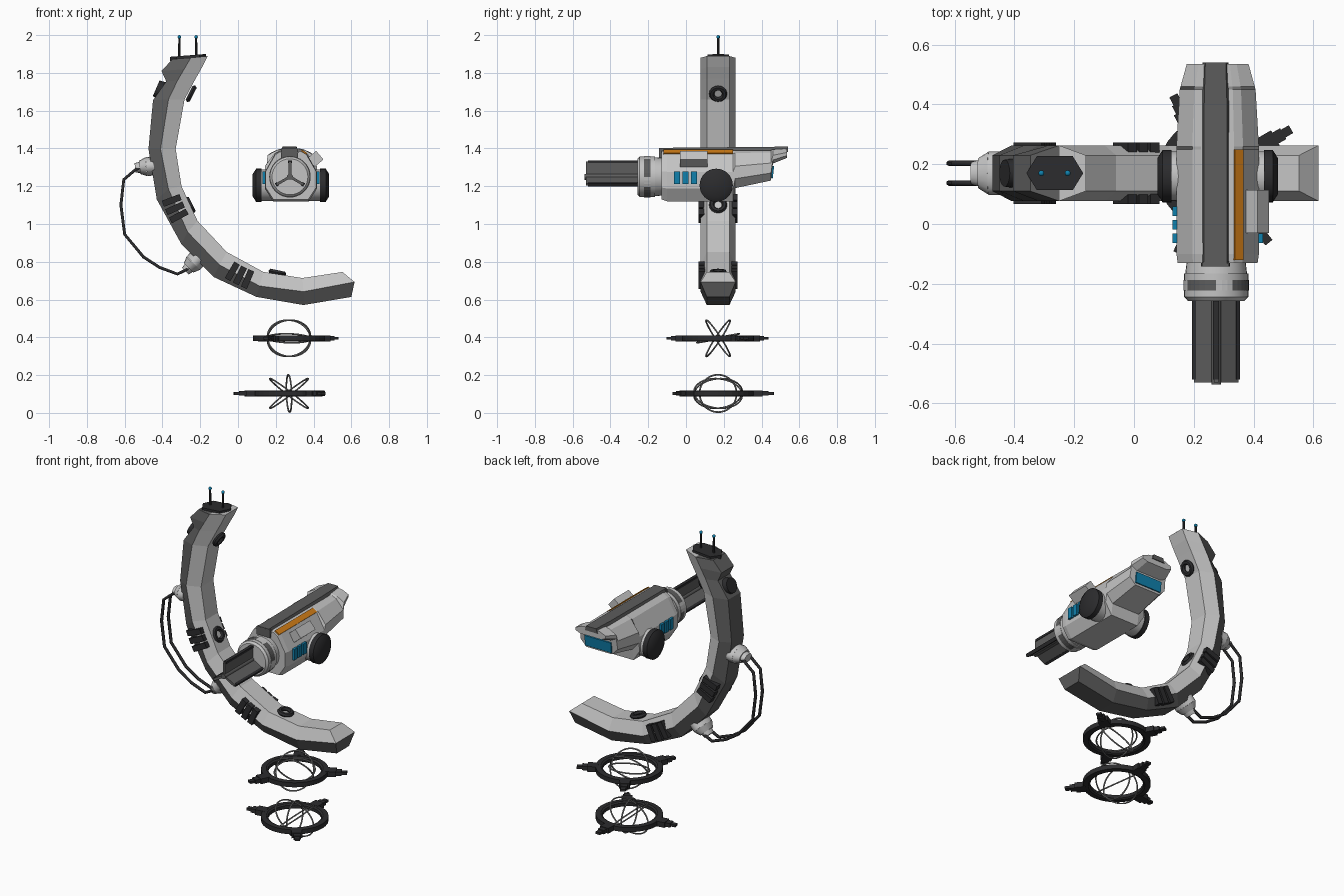
import bpy, bmesh, math
from mathutils import Vector
from math import pi, sin, cos, radians

if "Cube" in bpy.data.objects:
    bpy.data.objects.remove(bpy.data.objects["Cube"])


def material(name, rgb):
    m = bpy.data.materials.new(name)
    m.diffuse_color = (*rgb, 1)
    m.use_nodes = True
    m.node_tree.nodes["Principled BSDF"].inputs["Base Color"].default_value = m.diffuse_color
    return m


LIGHT = material("light_grey", (0.55, 0.55, 0.55))
DARK = material("dark_grey", (0.11, 0.11, 0.11))
BLACK = material("black", (0.025, 0.025, 0.027))
BLUE = material("blue", (0.005, 0.22, 0.42))
ORANGE = material("orange", (0.62, 0.2, 0.008))
METAL = material("metal", (0.25, 0.25, 0.25))


def finish(name, *mats, smooth=False):
    o = bpy.context.object
    o.name = name
    for m in mats:
        o.data.materials.append(m)
    if smooth:
        bpy.ops.object.shade_smooth_by_angle(angle=radians(35))
    return o


def box(name, loc, dims, mat, rot=(0, 0, 0)):
    bpy.ops.mesh.primitive_cube_add(size=1, location=loc, rotation=rot)
    bpy.context.object.scale = dims
    return finish(name, mat)


def cone(name, loc, r1, r2, depth, mat, rot=(0, 0, 0), n=24):
    bpy.ops.mesh.primitive_cone_add(vertices=n, radius1=r1, radius2=r2, depth=depth,
                                    location=loc, rotation=rot)
    return finish(name, mat, smooth=True)


def torus(name, loc, R, r, mat, rot=(0, 0, 0), n=32, k=6):
    bpy.ops.mesh.primitive_torus_add(major_radius=R, minor_radius=r, major_segments=n,
                                     minor_segments=k, location=loc, rotation=rot)
    return finish(name, mat, smooth=True)


def loft(name, rings, mats, rule=lambda i: 0):
    """Skin a list of equal rings; rule gives the material of side i."""
    bm = bmesh.new()
    vs = [[bm.verts.new(p) for p in ring] for ring in rings]
    n = len(rings[0])
    for a, b in zip(vs, vs[1:]):
        for i in range(n):
            j = (i + 1) % n
            bm.faces.new((a[i], a[j], b[j], b[i])).material_index = rule(i)
    for ring in (vs[0], vs[-1]):
        if len(mats) > 1:      # split ends along the ridge
            bm.faces.new([ring[i] for i in (0, 1, 4, 5)]).material_index = 1
            bm.faces.new([ring[i] for i in (1, 2, 3, 4)])
        else:
            bm.faces.new(ring)
    bmesh.ops.recalc_face_normals(bm, faces=bm.faces)
    me = bpy.data.meshes.new(name)
    bm.to_mesh(me)
    o = bpy.data.objects.new(name, me)
    bpy.context.collection.objects.link(o)
    for m in mats:
        me.materials.append(m)
    return o


# curved arm: outer, ridge and inner points of each section (x, z)
YC = 0.17
ARM = [(-.347, 1.873, -.25, 1.88, -.161, 1.889), (-.405, 1.81, -.285, 1.82, -.19, 1.83),
       (-.38, 1.755, -.32, 1.76, -.224, 1.77), (-.45, 1.655, -.368, 1.66, -.283, 1.66),
       (-.474, 1.397, -.41, 1.397, -.33, 1.397), (-.43, 1.13, -.368, 1.185, -.299, 1.2),
       (-.30, .894, -.267, .958, -.214, 1.016), (-.13, .72, -.098, .783, -.06, .852),
       (.098, .614, .114, .672, .135, .746), (.347, .571, .347, .642, .341, .714),
       (.60, .614, .617, .693, .553, .746)]
rings = []
for ox, oz, rx, rz, ix, iz in ARM:
    half = [(ox, .06, oz), (rx, .093, rz), (ix, .06, iz)]
    rings.append([(x, YC - y, z) for x, y, z in half] + [(x, YC + y, z) for x, y, z in half[::-1]])
loft("curved_arm", rings, [LIGHT, DARK], lambda i: 1 if i in (0, 4, 5) else 0)


# parts placed round the arm by angle and radius, local z pointing outward
def polar(deg, r):
    a = radians(deg)
    return (.34 + r * cos(a), YC, 1.39 + r * sin(a)), (0, pi / 2 - a, 0)


for k, d in enumerate((153, 206, 258.5)):
    p, rot = polar(d, .66)
    torus(f"inner_port_{k}", p, .034, .014, BLACK, rot, 16)
p, rot = polar(157, .80)
cone("outer_port", p, .055, .045, .08, BLACK, rot)
for k, d in enumerate((204.5, 243.5)):
    for j in (-1, 0, 1):
        p, rot = polar(d + j * 3.5, .74)
        box(f"arm_vent_{k}_{j}", p, (.034, .205, .1), BLACK, rot)
for k, d in enumerate((186, 226)):
    for r1, r2, dep, rad in ((.05, .05, .04, .81), (.05, .035, .035, .848), (.03, .025, .03, .875)):
        p, rot = polar(d, rad)
        o = cone(f"hose_socket_{k}", p, r1, r2, dep, LIGHT, rot, 16)
        o.scale = (1, 1.45, 1)

# twin hoses
HOSE = [(-.5, 1.3), (-.54, 1.29), (-.605, 1.235), (-.62, 1.1), (-.6, .945), (-.5, .825),
        (-.415, .77), (-.32, .735), (-.26, .765), (-.23, .79)]
for k, y in enumerate((.137, .203)):
    cu = bpy.data.curves.new(f"hose_{k}", 'CURVE')
    cu.dimensions = '3D'
    cu.bevel_depth = .009
    cu.bevel_resolution = 1
    s = cu.splines.new('POLY')
    s.points.add(len(HOSE) - 1)
    for q, (x, z) in zip(s.points, HOSE):
        q.co = (x, y, z, 1)
    cu.materials.append(BLACK)
    bpy.context.collection.objects.link(bpy.data.objects.new(f"hose_{k}", cu))

# top plate and antennas
plate = [(-.36, 0), (-.325, .057), (-.205, .057), (-.17, 0), (-.205, -.057), (-.325, -.057)]
loft("top_plate", [[(x, YC + y, z + (x + .26) * .08) for x, y in plate] for z in (1.87, 1.893)], [BLACK])
for k, x in enumerate((-.31, -.222)):
    cone(f"antenna_{k}", (x, YC, 1.935), .007, .006, .11, BLACK, n=8)
    bpy.ops.mesh.primitive_uv_sphere_add(segments=10, ring_count=6, radius=.01, location=(x, YC, 1.99))
    finish(f"antenna_tip_{k}", BLUE, smooth=True)

# pod body: lengthwise loft (y, top, bottom, width factor)
PX = .28
PROFILE = [(.055, 0), (.085, .07), (.138, .42), (.138, .75), (.095, 1)]
rings = []
for y, top, bot, k in ((-.13, 1.385, 1.13, .97), (-.1, 1.39, 1.12, 1), (.25, 1.39, 1.12, 1),
                       (.26, 1.39, 1.19, 1), (.45, 1.39, 1.23, .92), (.46, 1.395, 1.32, .9),
                       (.535, 1.40, 1.35, .75)):
    half = [(w * k, top + (bot - top) * t) for w, t in PROFILE]
    rings.append([(PX + w, y, z) for w, z in half] + [(PX - w, y, z) for w, z in half[::-1]])
loft("pod_body", rings, [LIGHT])
rail = [(-.048, 0), (.048, 0), (.038, .028), (-.038, .028)]
loft("pod_top_rail", [[(PX - .007 + x * k, y, z0 + z) for x, z in rail] for y, z0, k in
                      ((-.142, 1.375, 1), (.4, 1.38, 1), (.54, 1.382, .9))], [DARK])
box("rail_front", (PX - .007, -.135, 1.375), (.09, .015, .05), DARK)
box("rear_window", (PX, .456, 1.275), (.18, .014, .065), BLUE, (radians(-6), 0, 0))
box("orange_strip", (PX + .07, .065, 1.381), (.034, .37, .008), ORANGE, (0, math.atan2(.019, .03), 0))
box("side_box", (.41, .042, 1.345), (.06, .145, .06), LIGHT, (0, radians(50), 0))
for s in (-1, 1):
    for j in (-1, 0, 1):
        box(f"side_light_{s}_{j}", (PX + s * .141, j * .045 - .003, 1.245), (.02, .032, .068), BLUE)
    cone(f"drum_cap_{s}", (PX + s * .17, .16, 1.205), .088, .088, .03, BLACK, (0, s * pi / 2, 0), 32)
    cone(f"drum_cap_face_{s}", (PX + s * .193, .16, 1.205), .088, .06, .018, BLACK, (0, s * pi / 2, 0), 32)
cone("drum", (PX, .16, 1.205), .083, .083, .32, LIGHT, (0, pi / 2, 0), 32)

# collar with dark slots
BX, BZ = .275, 1.25
FWD = (pi / 2, 0, 0)
cone("collar_back", (BX, -.15, BZ), .098, .105, .06, LIGHT, FWD, 32)
cone("collar_lip", (BX, -.25, BZ), .108, .095, .014, LIGHT, FWD, 32)
cone("collar", (BX, -.205, BZ), .108, .108, .08, LIGHT, FWD, 32)
bpy.ops.mesh.primitive_cylinder_add(vertices=36, radius=.11, depth=.036, location=(BX, -.205, BZ), rotation=FWD)
band = finish("collar_slots", LIGHT, DARK)
for f in band.data.polygons:
    a = math.degrees(math.atan2(f.center.y, f.center.x)) - 5
    if abs(f.normal.z) < .5 and a % 90 < 58:
        f.material_index = 1

# three-blade barrel
for k in range(3):
    a = radians(90 + 120 * k)
    for nm, r, w, t, y0, m in (("blade", .042, .08, .014, -.53, DARK), ("blade_edge", .08, .014, .02, -.52, BLACK)):
        box(f"{nm}_{k}", (BX + r * cos(a), (y0 - .24) / 2, BZ + r * sin(a)), (w, -.24 - y0, t), m, (0, -a, 0))
cone("barrel_core", (BX, -.39, BZ), .016, .016, .295, DARK, FWD, 12)

# two floating gyro rotors
for name, z, prongs, yaw, R, tilts in (("upper", .395, (30, 118, 245), 8, .115, (12, 57, -57)),
                                       ("lower", .103, (88, 189, 308), 98, .128, (88, 38, -38))):
    c = Vector((.27, YC, z))
    bm = bmesh.new()
    prof = [(.15, -.01), (.16, -.016), (.19, -.014), (.19, .014), (.16, .016), (.15, .01)]
    vs = [[bm.verts.new((r * cos(2 * pi * i / 32), r * sin(2 * pi * i / 32), h)) for r, h in prof]
          for i in range(32)]
    for i in range(32):
        for j in range(6):
            bm.faces.new((vs[i][j], vs[i - 1][j], vs[i - 1][(j + 1) % 6], vs[i][(j + 1) % 6]))
    bmesh.ops.recalc_face_normals(bm, faces=bm.faces)
    me = bpy.data.meshes.new(name + "_rotor_ring")
    bm.to_mesh(me)
    me.materials.append(BLACK)
    o = bpy.data.objects.new(name + "_rotor_ring", me)
    o.location = c
    bpy.context.collection.objects.link(o)
    for d in prongs:
        a = radians(d)
        for r, dims in ((.205, (.06, .06, .032)), (.245, (.04, .042, .024)), (.275, (.04, .03, .014))):
            box(f"{name}_prong_{d}", c + Vector((cos(a), sin(a), 0)) * r, dims, BLACK, (0, 0, a))
    for k, t in enumerate(tilts):
        rad = .099 if t == 88 else R
        torus(f"{name}_gyro_{k}", c, rad, .0045, METAL, (radians(t), 0, radians(yaw)), 40, 6)
